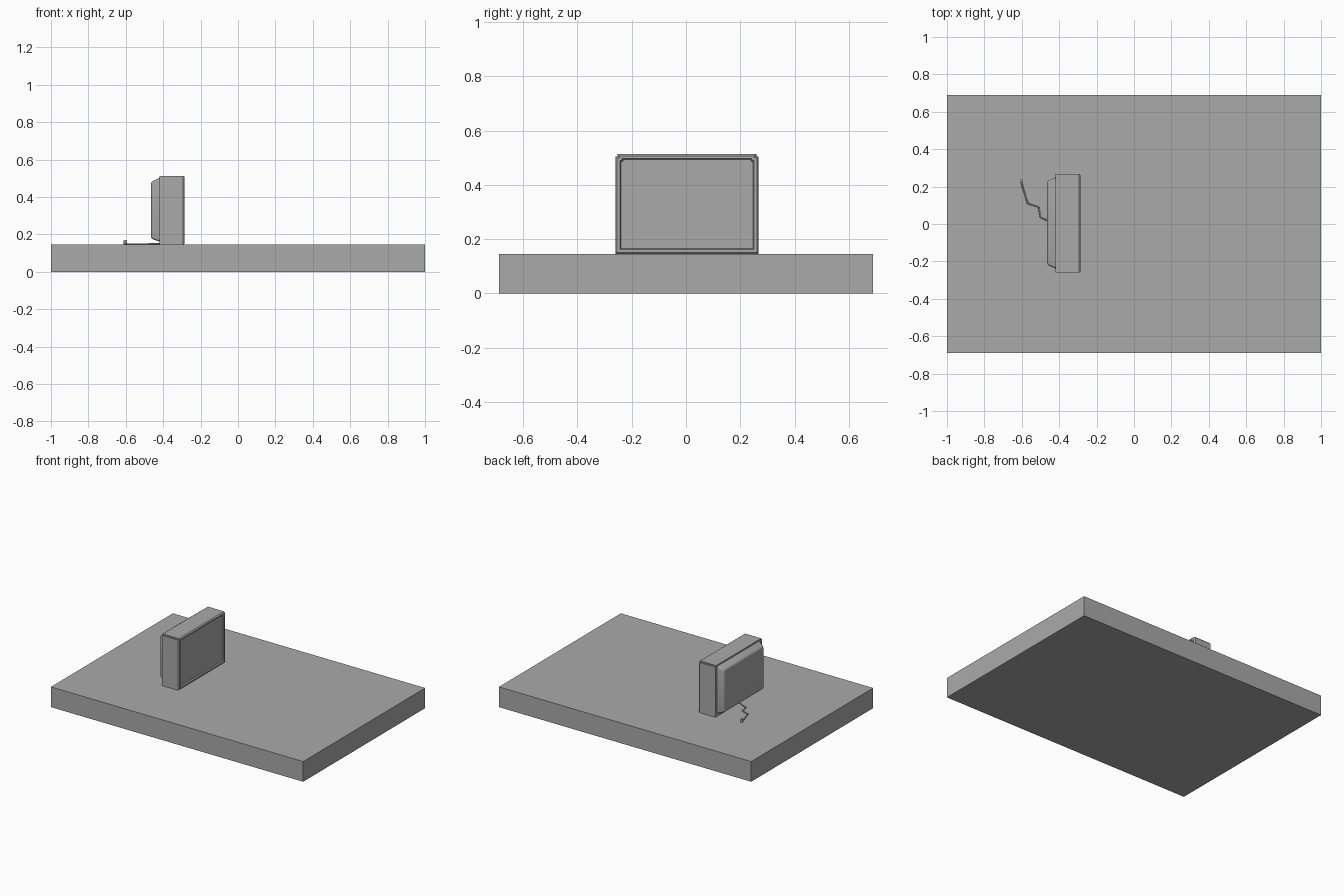
import bpy, bmesh
from mathutils import Vector

cube = bpy.data.objects.get("Cube")
if cube:
    bpy.data.objects.remove(cube, do_unlink=True)

# One plain grey for everything
grey = bpy.data.materials.new("plain grey")
grey.use_nodes = True
grey.diffuse_color = (0.4, 0.4, 0.4, 1)
grey.node_tree.nodes["Principled BSDF"].inputs["Base Color"].default_value = (0.4, 0.4, 0.4, 1)


def finish(name, bm, smooth=False):
    bmesh.ops.recalc_face_normals(bm, faces=bm.faces)
    mesh = bpy.data.meshes.new(name)
    bm.to_mesh(mesh)
    bm.free()
    mesh.materials.append(grey)
    obj = bpy.data.objects.new(name, mesh)
    bpy.context.collection.objects.link(obj)
    if smooth:
        bpy.ops.object.select_all(action='DESELECT')
        obj.select_set(True)
        bpy.context.view_layer.objects.active = obj
        bpy.ops.object.shade_smooth_by_angle(angle=0.7)
    return obj


def box(lo, hi):
    bm = bmesh.new()
    bmesh.ops.create_cube(bm, size=1)
    lo, hi = Vector(lo), Vector(hi)
    for v in bm.verts:
        v.co = (lo + hi) / 2 + v.co * (hi - lo)
    return bm


def facing(bm, axis, sign):
    bm.faces.ensure_lookup_table()
    return max(bm.faces, key=lambda f: sign * f.calc_center_median()[axis])


# Wide slab the set stands on
finish("base_slab", box((-1, -0.69, 0), (1, 0.69, 0.145)))

# Cabinet: chamfered front rim, thin bezel and a recessed screen
bm = box((-0.42, -0.26, 0.145), (-0.285, 0.267, 0.513))
top_sides = [e for e in bm.edges
             if all(v.co.z > 0.5 for v in e.verts)
             and abs(e.verts[0].co.y - e.verts[1].co.y) < 0.01]
bmesh.ops.bevel(bm, geom=top_sides, offset=0.008, segments=2, affect='EDGES')
front = max(bm.faces, key=lambda f: f.calc_center_median().x)
for thickness, depth in ((0.006, 0), (0.01, 0), (0.004, -0.008)):
    bmesh.ops.inset_region(bm, faces=[front], thickness=thickness, depth=depth,
                           use_even_offset=True)
    if depth == 0 and thickness < 0.01:
        for v in bm.verts:
            on_rim = v.co.x > -0.29 and v not in front.verts
            if on_rim:
                v.co.x -= 0.008
finish("cabinet", bm)

# Rear housing: tapered and softly rounded towards the back
bm = box((-0.465, -0.24, 0.16), (-0.415, 0.25, 0.505))
back = facing(bm, 0, -1)
centre = back.calc_center_median()
for v in back.verts:
    v.co.y = centre.y + (v.co.y - centre.y) * 0.91
    v.co.z = centre.z - 0.004 + (v.co.z - centre.z) * 0.88
soft = [e for e in bm.edges if any(v in back.verts for v in e.verts)]
bmesh.ops.bevel(bm, geom=soft, offset=0.012, segments=4, profile=0.5, affect='EDGES')
finish("rear_housing", bm, smooth=True)


# Power cord lying in kinks on the slab
def tube(name, points, radius):
    curve = bpy.data.curves.new(name, 'CURVE')
    curve.dimensions = '3D'
    curve.bevel_depth = radius
    curve.bevel_resolution = 2
    curve.use_fill_caps = True
    line = curve.splines.new('POLY')
    line.points.add(len(points) - 1)
    for p, co in zip(line.points, points):
        p.co = (*co, 1)
    curve.materials.append(grey)
    obj = bpy.data.objects.new(name, curve)
    bpy.context.collection.objects.link(obj)


tube("power_cord", [(-0.42, 0.0, 0.15), (-0.465, 0.02, 0.149), (-0.5, 0.035, 0.148),
                    (-0.51, 0.09, 0.148), (-0.568, 0.11, 0.148), (-0.598, 0.205, 0.148),
                    (-0.602, 0.23, 0.15)], 0.004)

# Upright plug at the cord's end
bm = bmesh.new()
bmesh.ops.create_cone(bm, cap_ends=True, segments=16, radius1=0.009, radius2=0.009, depth=0.026)
bmesh.ops.bevel(bm, geom=[e for e in bm.edges if all(v.co.z > 0 for v in e.verts)],
                offset=0.004, segments=2, affect='EDGES')
bmesh.ops.translate(bm, verts=bm.verts, vec=(-0.602, 0.23, 0.158))
finish("cord_plug", bm, smooth=True)
